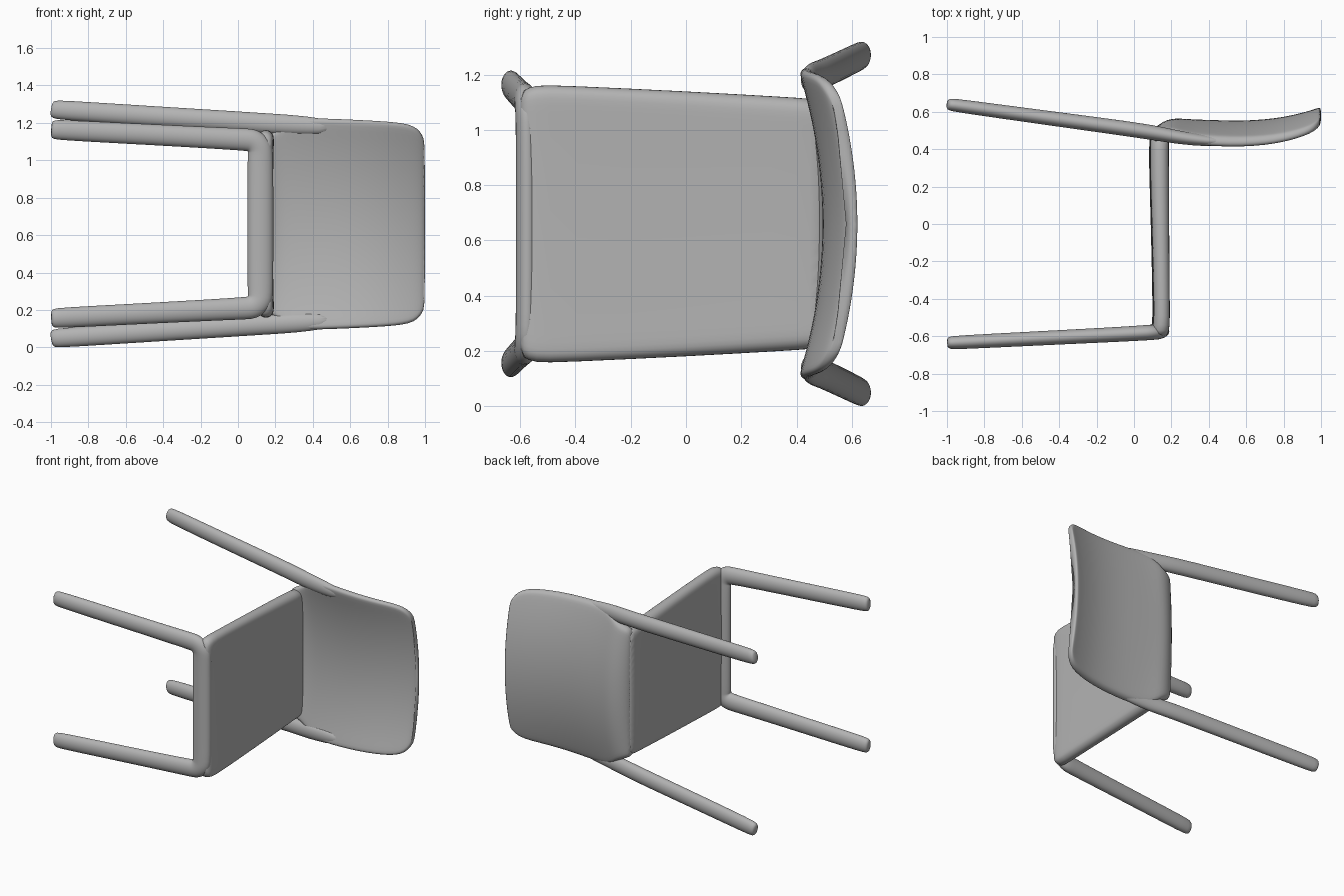
import bpy, bmesh, math
from mathutils import Vector

if "Cube" in bpy.data.objects:
    bpy.data.objects.remove(bpy.data.objects["Cube"])

MID = 0.66  # height of the chair's mirror plane (it lies on its side)

grey = bpy.data.materials.new("light_grey")
grey.use_nodes = True
COLOR = (0.45, 0.45, 0.45, 1)
grey.diffuse_color = COLOR
grey.node_tree.nodes["Principled BSDF"].inputs["Base Color"].default_value = COLOR


def loft(name, rings):
    """Skin closed rings of equal length, cap the ends and smooth the result."""
    bm = bmesh.new()
    vr = [[bm.verts.new(p) for p in r] for r in rings]
    n = len(vr[0])
    for a, b in zip(vr, vr[1:]):
        for i in range(n):
            j = (i + 1) % n
            bm.faces.new((a[i], a[j], b[j], b[i]))
    bm.faces.new(vr[0])
    bm.faces.new(vr[-1])
    bmesh.ops.recalc_face_normals(bm, faces=bm.faces)
    for f in bm.faces:
        f.smooth = True
    me = bpy.data.meshes.new(name)
    bm.to_mesh(me)
    bm.free()
    me.materials.append(grey)
    ob = bpy.data.objects.new(name, me)
    bpy.context.collection.objects.link(ob)
    ob.modifiers.new("Smooth", "SUBSURF").levels = 1
    ob.modifiers["Smooth"].render_levels = 1
    return ob


def slab_section(w, r, steps=16, arc=6):
    """Flat strip of half width w and half thickness r with round ends."""
    c = w - r
    pts = [(c + r * math.sin(math.pi * i / arc), r * math.cos(math.pi * i / arc)) for i in range(arc + 1)]
    pts += [(c - 2 * c * i / steps, -r) for i in range(1, steps)]
    pts += [(-u, -v) for u, v in pts]
    return pts


def sweep(name, path, n=14):
    """Tube along (position, in-plane radius, y radius) stations."""
    rings = []
    for i, (p, a, b) in enumerate(path):
        t = (path[min(i + 1, len(path) - 1)][0] - path[max(i - 1, 0)][0]).normalized()
        side = t.cross(Vector((0, 1, 0))).normalized()
        up = side.cross(t)
        rings.append([p + side * a * math.cos(k * math.tau / n) + up * b * math.sin(k * math.tau / n)
                      for k in range(n)])
    return loft(name, rings)


def flip(p):
    return Vector((p.x, p.y, 2 * MID - p.z))


# Front frame: both front legs and the rounded rail joining them
half = [(Vector((x, -0.636 + 0.05 * (x + 1), 0.155 + 0.052 * (x + 1))), a, b)
        for x, a, b in [(-1, .040, .025), (-.985, .052, .034), (-.95, .056, .038), (-.6, .057, .039),
                        (-.3, .058, .040), (-.05, .060, .041)]]
for i in range(6):
    a = math.radians(18 * i)
    half.append((Vector((0.05 + 0.07 * math.sin(a), -0.582 + 0.006 * i / 5, 0.28 - 0.07 * math.cos(a))),
                 0.062 + 0.008 * i / 5, 0.042))
half.append((Vector((0.12, -0.574, 0.4)), 0.071, 0.043))
sweep("front_legs_and_rail", half + [(flip(p), a, b) for p, a, b in reversed(half)])

# Rear legs, running up into the side edges of the backrest
rear = [(-1, .641, .045, .036, .024), (-.985, .639, .048, .049, .033), (-.95, .634, .051, .054, .037),
        (-.5, .572, .081, .055, .039), (0, .505, .113, .056, .042), (.15, .480, .123, .056, .040),
        (.25, .461, .128, .055, .036), (.38, .445, .135, .050, .031), (.5, .438, .142, .038, .024)]
path = [(Vector((x, y, z)), a, b) for x, y, z, a, b in rear]
sweep("rear_leg_lower", path)
sweep("rear_leg_upper", [(flip(p), a, b) for p, a, b in path])

# Seat: gently tapering slab (y, half width, x centre, half thickness)
seat = [(-.605, .46, .130, .030), (-.59, .485, .142, .042), (-.55, .505, .149, .045), (-.45, .503, .151, .043),
        (0, .482, .144, .046), (.35, .462, .138, .051), (.46, .455, .139, .050), (.50, .445, .145, .040)]
loft("seat", [[(xc + v - 0.008 * (1 - (u / w) ** 2), y, MID + u) for u, v in slab_section(w, h)]
              for y, w, xc, h in seat])

# Backrest: curved shell (x, half width, side y, bulge at centre, half thickness)
back = [(.095, .43, .450, .010, .020), (.11, .455, .452, .030, .032), (.15, .475, .460, .050, .036),
        (.20, .500, .464, .065, .035), (.25, .545, .457, .074, .033), (.32, .568, .448, .080, .031),
        (.45, .565, .437, .088, .030), (.58, .560, .433, .090, .029), (.70, .554, .439, .092, .028),
        (.80, .548, .453, .092, .027), (.88, .540, .472, .092, .026), (.94, .525, .489, .092, .025),
        (.975, .495, .502, .092, .024), (.992, .460, .510, .091, .021), (1.0, .425, .515, .090, .012)]
loft("backrest", [[(x, y + v + bulge * (1 - (u / 0.56) ** 2), MID + u) for u, v in slab_section(w, h)]
                  for x, w, y, bulge, h in back])
